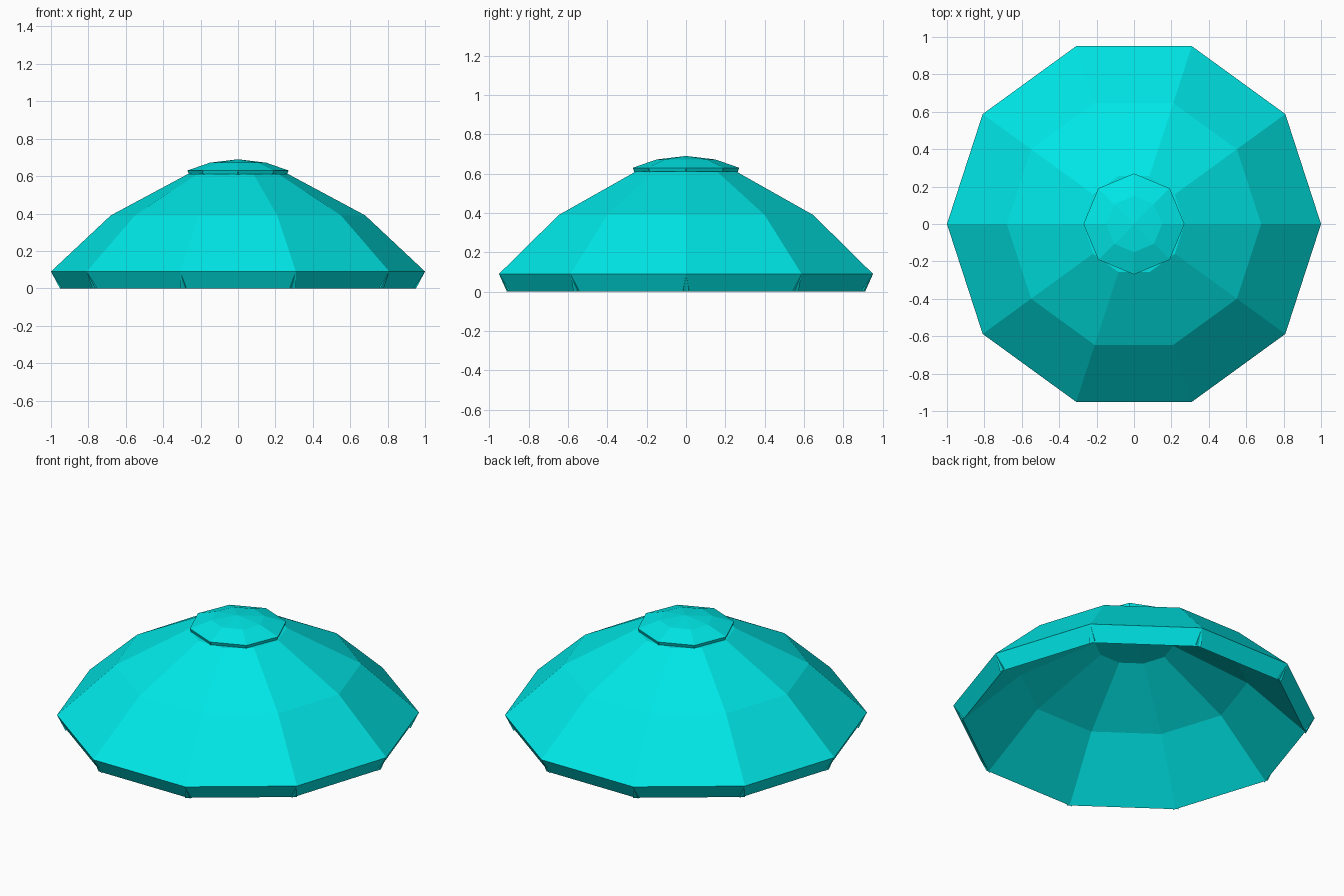
import bpy, bmesh
from math import cos, sin, pi, tau
from mathutils import Vector

cube = bpy.data.objects.get("Cube")
if cube:
    bpy.data.objects.remove(cube, do_unlink=True)

teal = bpy.data.materials.new("turquoise fabric")
teal.use_nodes = True
colour = (0.0, 0.8, 0.8, 1)
teal.diffuse_color = colour
teal.node_tree.nodes["Principled BSDF"].inputs["Base Color"].default_value = colour


def wedge(bm, profile, peak, start, end, inset, drop):
    """One thick gore: tiers from the hem to the peak, pushed in and down."""
    rows = [[bm.verts.new((r * cos(a), r * sin(a), z)) for a in (start, end)]
            for r, z in profile]
    faces = [bm.faces.new((low[0], low[1], high[1], high[0]))
             for low, high in zip(rows, rows[1:])]
    tip = bm.verts.new((0, 0, peak))
    faces.append(bm.faces.new((*rows[-1], tip)))
    middle = (start + end) / 2
    shift = Vector((-inset * cos(middle), -inset * sin(middle), -drop))
    inner = bmesh.ops.extrude_face_region(bm, geom=faces, use_keep_orig=True)
    verts = [v for v in inner["geom"] if isinstance(v, bmesh.types.BMVert)]
    bmesh.ops.translate(bm, verts=verts, vec=shift)


def gored_dome(name, sides, profile, peak, inset, drop):
    bm = bmesh.new()
    for i in range(sides):
        wedge(bm, profile, peak, tau * i / sides, tau * (i + 1) / sides, inset, drop)
    bmesh.ops.recalc_face_normals(bm, faces=bm.faces[:])
    mesh = bpy.data.meshes.new(name)
    bm.to_mesh(mesh)
    bm.free()
    mesh.materials.append(teal)
    bpy.context.collection.objects.link(bpy.data.objects.new(name, mesh))


# Ten-sided main canopy with a thick, inward-leaning hem
gored_dome("canopy", 10, [(1, 0.09), (0.68, 0.39), (0.27, 0.61)], 0.615, 0.05, 0.09)

# Eight-sided vent cap resting on the crown
gored_dome("vent_cap", 8, [(0.27, 0.63), (0.15, 0.672)], 0.69, 0.008, 0.022)
